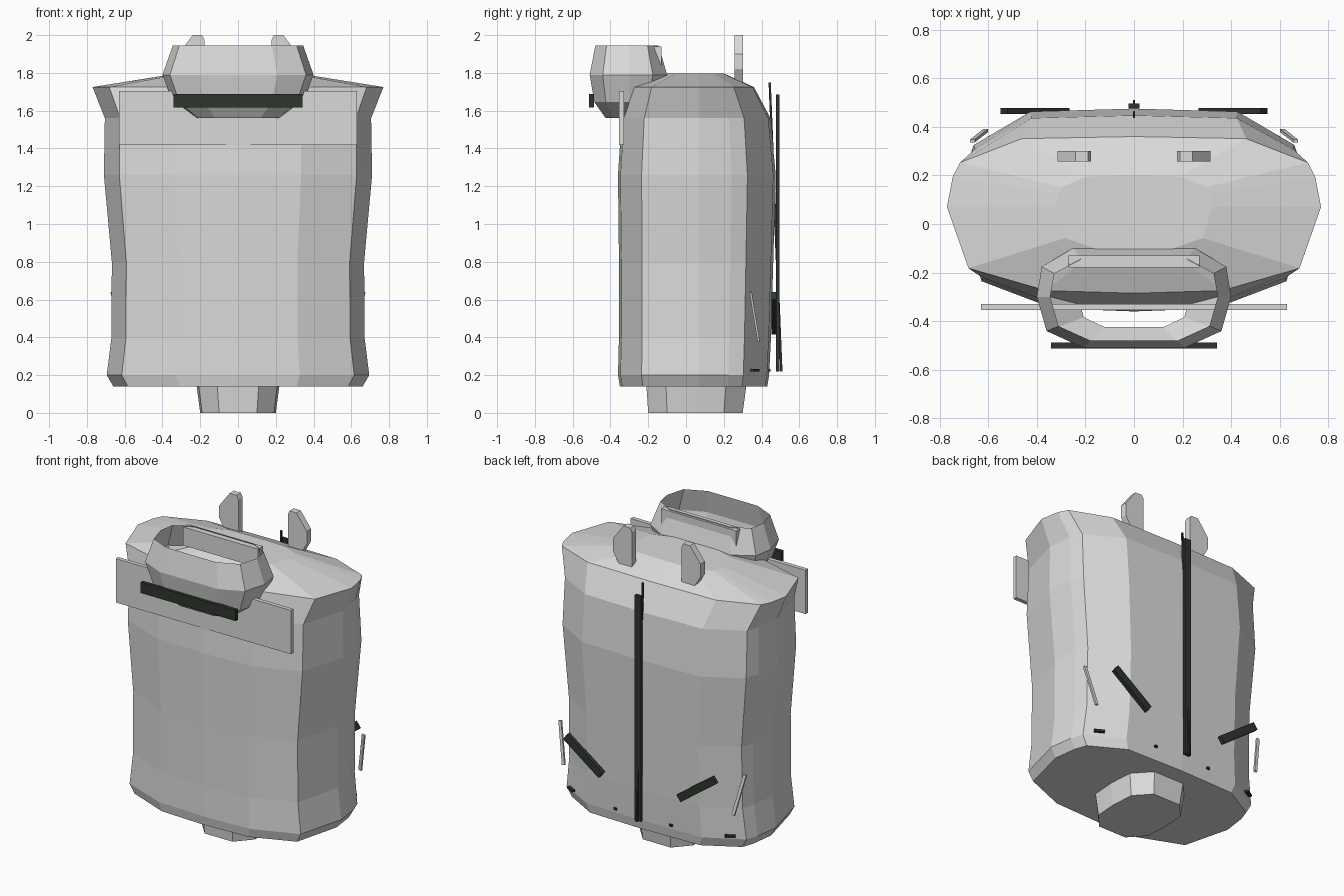
import bpy, bmesh
from mathutils import Vector, Matrix

if "Cube" in bpy.data.objects:
    bpy.data.objects.remove(bpy.data.objects["Cube"])


def material(name, rgb):
    m = bpy.data.materials.new(name)
    m.diffuse_color = (*rgb, 1)
    m.use_nodes = True
    m.node_tree.nodes["Principled BSDF"].inputs["Base Color"].default_value = m.diffuse_color
    return m


GREY = material("light grey", (0.70, 0.70, 0.70))
BLACK = material("green black", (0.027, 0.035, 0.027))


def finish(name, bm, mat):
    bmesh.ops.recalc_face_normals(bm, faces=bm.faces[:])
    me = bpy.data.meshes.new(name)
    bm.to_mesh(me)
    bm.free()
    me.materials.append(mat)
    ob = bpy.data.objects.new(name, me)
    bpy.context.collection.objects.link(ob)
    return ob


def loft(name, half, levels, mid, mat, capped=True):
    """Stack a mirrored half section; each level is z, half width, front y, back y."""
    section = half + [(-x, y) for x, y in reversed(half) if x > 0]
    bm = bmesh.new()
    rings = []
    for z, w, yf, yb in levels:
        rings.append([bm.verts.new((x * w, mid + t * ((mid - yf) if t < 0 else (yb - mid)), z))
                      for x, t in section])
    n = len(section)
    for a, b in zip(rings, rings[1:]):
        for i in range(n):
            j = (i + 1) % n
            bm.faces.new((a[i], a[j], b[j], b[i]))
    if capped:
        bm.faces.new(rings[0])
        bm.faces.new(rings[-1])
    return finish(name, bm, mat)


def beam(name, p, q, width, depth, mat):
    """Box running from p to q, with its depth along y."""
    p, q = Vector(p), Vector(q)
    d = (q - p).normalized()
    y = Vector((0, 1, 0))
    y = (y - d * y.dot(d)).normalized()
    rot = Matrix((y.cross(d), y, d)).transposed().to_4x4()
    bm = bmesh.new()
    bmesh.ops.create_cube(bm, size=1, matrix=Matrix.Translation((p + q) / 2) @ rot
                          @ Matrix.Diagonal((width, depth, (q - p).length, 1)))
    return finish(name, bm, mat)


# main body
body = [(0, -1), (0.47, -0.97), (0.885, -0.71), (1, 0), (0.97, 0.42),
        (0.93, 0.63), (0.6, 0.97), (0, 1)]
loft("body", body, [(0.14, 0.66, -0.35, 0.43), (0.20, 0.695, -0.36, 0.44),
                    (0.40, 0.67, -0.355, 0.45), (0.80, 0.668, -0.355, 0.462),
                    (1.26, 0.71, -0.36, 0.475), (1.56, 0.705, -0.34, 0.447),
                    (1.725, 0.77, -0.285, 0.36), (1.797, 0.32, -0.11, 0.20)], 0.07, GREY)

# foot plug underneath
plug = [(0, -1), (0.5, -1), (0.95, -0.6), (1, 0), (0.95, 0.6), (0.5, 1), (0, 1)]
loft("bottom_plug", plug, [(0, 0.20, -0.20, 0.30), (0.15, 0.22, -0.21, 0.32)], 0.05, GREY)

# open collar at the front top
collar = [(0, -1), (0.52, -1), (0.9, -0.67), (1, 0), (0.95, 0.62), (0.63, 1), (0, 1)]
loft("collar", collar, [(1.56, 0.23, -0.425, -0.17), (1.645, 0.345, -0.485, -0.13),
                        (1.79, 0.40, -0.51, -0.10), (1.945, 0.345, -0.48, -0.145)],
     -0.30, GREY, capped=False)
beam("collar_back_plate", (-0.27, -0.155, 1.88), (0.27, -0.155, 1.88), 0.12, 0.05, GREY)
beam("collar_bar", (-0.342, -0.50, 1.653), (0.342, -0.50, 1.653), 0.07, 0.025, BLACK)

# chest plate
beam("chest_plate", (-0.63, -0.342, 1.562), (0.63, -0.342, 1.562), 0.285, 0.026, GREY)

# back spine and thin rod
beam("back_spine", (0, 0.486, 0.22), (0, 0.486, 1.685), 0.044, 0.02, BLACK)
beam("thin_rod", (0, 0.505, 0.22), (0, 0.443, 1.75), 0.01, 0.012, BLACK)

# paired parts
horn = [(0.178, 1.74), (0.178, 1.975), (0.19, 2.0), (0.24, 2.0), (0.315, 1.90),
        (0.315, 1.82), (0.27, 1.74)]
for s, side in ((1, "right"), (-1, "left")):
    bm = bmesh.new()
    face = bm.faces.new([bm.verts.new((s * x, 0.257, z)) for x, z in horn])
    ext = bmesh.ops.extrude_face_region(bm, geom=[face], use_keep_orig=True)
    for v in ext["geom"]:
        if isinstance(v, bmesh.types.BMVert):
            v.co.y += 0.044
    finish("top_lug_" + side, bm, GREY)
    beam("back_bar_" + side, (s * 0.535, 0.465, 0.62), (s * 0.28, 0.465, 0.435),
         0.05, 0.026, BLACK)
    beam("side_strip_" + side, (s * 0.665, 0.342, 0.64), (s * 0.61, 0.385, 0.38),
         0.02, 0.012, GREY)
    beam("hem_mark_outer_" + side, (s * 0.60, 0.35, 0.225), (s * 0.545, 0.38, 0.225),
         0.014, 0.02, BLACK)
    beam("hem_mark_inner_" + side, (s * 0.19, 0.437, 0.225), (s * 0.21, 0.437, 0.225),
         0.014, 0.02, BLACK)
